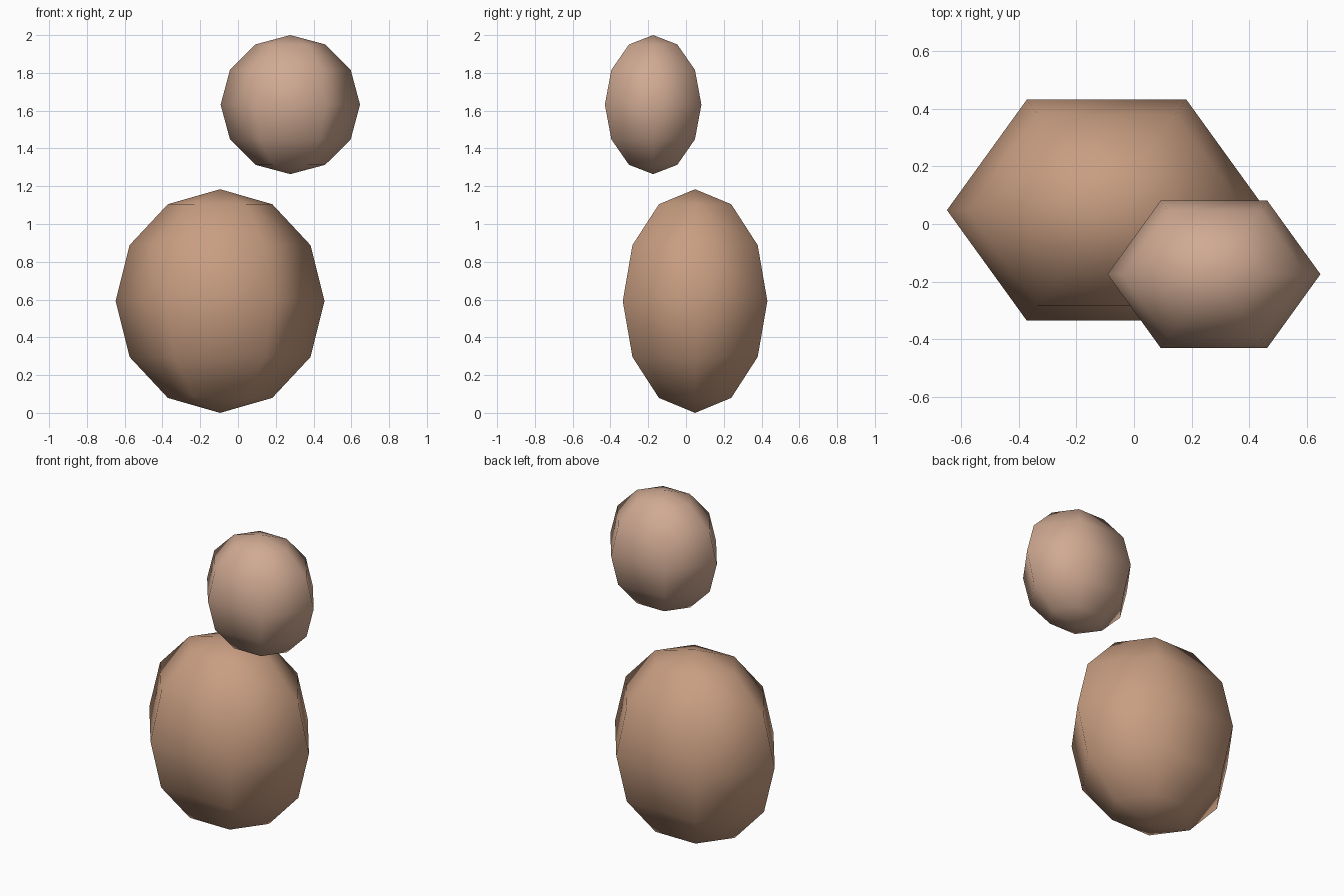
import bpy, bmesh
from math import radians
from mathutils import Matrix

if "Cube" in bpy.data.objects:
    bpy.data.objects.remove(bpy.data.objects["Cube"])


def stone(name, centre, size, colour):
    """Six-sided, six-ring ellipsoid with corners on the x axis, smooth shaded."""
    bm = bmesh.new()
    bmesh.ops.create_uvsphere(bm, u_segments=6, v_segments=6, radius=1)
    # make sure two corners of the hexagon point along x
    if max(v.co.x for v in bm.verts) < 0.95:
        bmesh.ops.rotate(bm, verts=bm.verts, matrix=Matrix.Rotation(radians(90), 3, 'Z'))
    bmesh.ops.scale(bm, verts=bm.verts, vec=size)
    for f in bm.faces:
        f.smooth = True
    mesh = bpy.data.meshes.new(name)
    bm.to_mesh(mesh)
    bm.free()
    mat = bpy.data.materials.new(name + "_colour")
    mat.diffuse_color = (*colour, 1)
    mat.use_nodes = True
    mat.node_tree.nodes["Principled BSDF"].inputs["Base Color"].default_value = mat.diffuse_color
    mesh.materials.append(mat)
    obj = bpy.data.objects.new(name, mesh)
    obj.location = centre
    bpy.context.collection.objects.link(obj)
    return obj


# large lower stone
stone("lower_stone", (-0.095, 0.048, 0.592), (0.553, 0.442, 0.592), (0.58, 0.34, 0.22))
# small stone floating above, to the front right
stone("upper_stone", (0.277, -0.174, 1.632), (0.369, 0.295, 0.368), (0.63, 0.40, 0.29))
